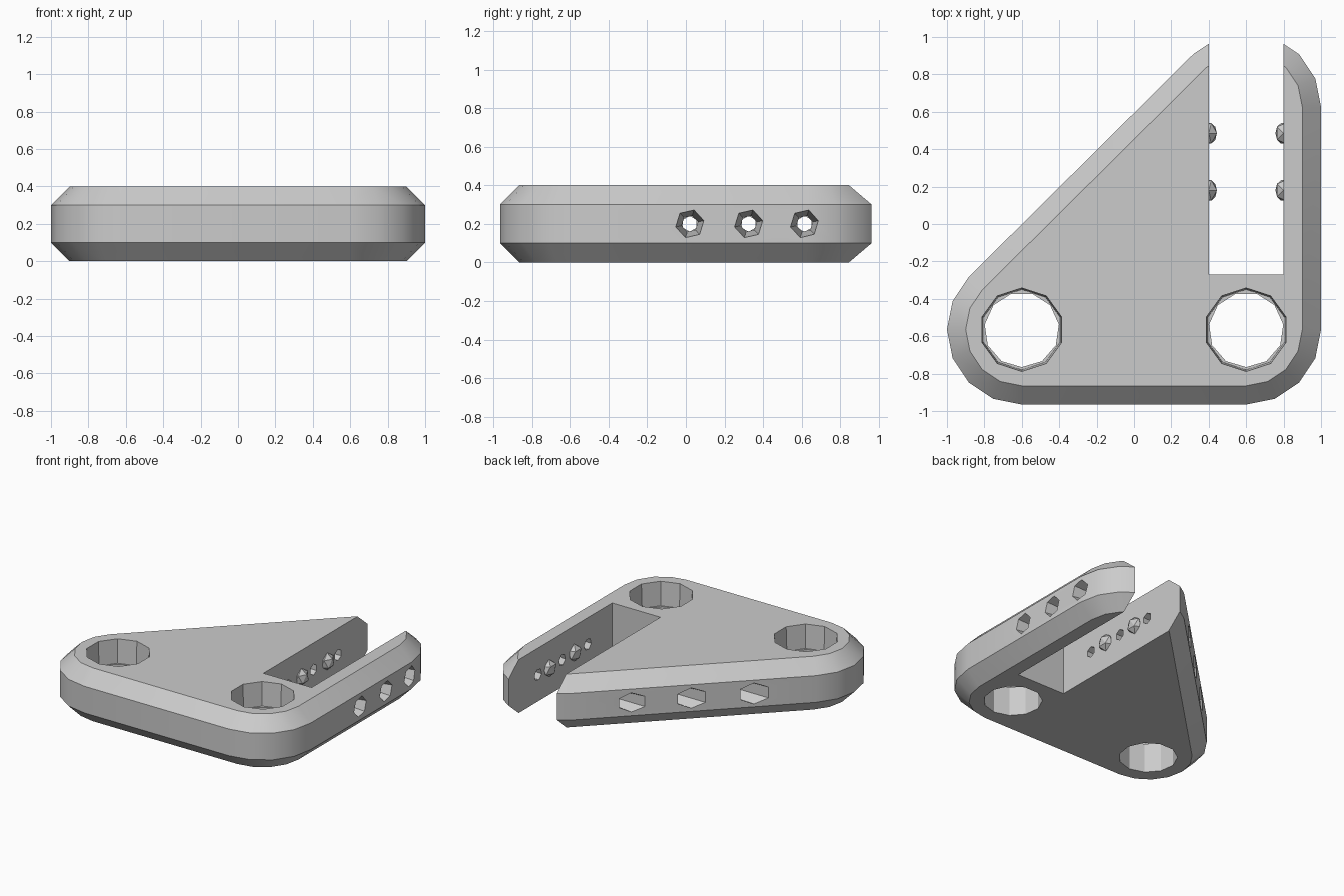
import bpy, bmesh, math
from mathutils import Matrix, Vector

cube = bpy.data.objects.get("Cube")
if cube:
    bpy.data.objects.remove(cube, do_unlink=True)

grey = bpy.data.materials.new("plain grey")
grey.use_nodes = True
grey.diffuse_color = (0.6, 0.6, 0.6, 1)
grey.node_tree.nodes["Principled BSDF"].inputs["Base Color"].default_value = (0.6, 0.6, 0.6, 1)


def make_object(name, bm):
    mesh = bpy.data.meshes.new(name)
    bmesh.ops.recalc_face_normals(bm, faces=bm.faces)
    bm.to_mesh(mesh)
    bm.free()
    obj = bpy.data.objects.new(name, mesh)
    mesh.materials.append(grey)
    bpy.context.collection.objects.link(obj)
    return obj


def cone_between(name, start, end, r1, r2, sides, turn=0.0):
    """Tapered cylinder running from start to end."""
    start, end = Vector(start), Vector(end)
    axis = end - start
    bm = bmesh.new()
    rot = axis.to_track_quat('Z', 'Y').to_matrix().to_4x4()
    place = Matrix.Translation((start + end) / 2) @ rot @ Matrix.Rotation(turn, 4, 'Z')
    bmesh.ops.create_cone(bm, cap_ends=True, segments=sides, radius1=r1,
                          radius2=r2, depth=axis.length, matrix=place)
    return make_object(name, bm)


def cut(body, cutter):
    mod = body.modifiers.new("cut", 'BOOLEAN')
    mod.operation = 'DIFFERENCE'
    mod.solver = 'EXACT'
    mod.object = cutter
    bpy.context.view_layer.objects.active = body
    bpy.ops.object.modifier_apply(modifier=mod.name)
    bpy.data.objects.remove(cutter, do_unlink=True)


# Body: rounded right triangle with bevelled rims, the hull of three corner discs
corners = [(-0.6, -0.565), (0.6, -0.565), (0.6, 0.625)]
rings = [(0.0, 0.3), (0.1, 0.4), (0.3, 0.4), (0.4, 0.3)]
bm = bmesh.new()
for cx, cy in corners:
    for z, r in rings:
        for i in range(16):
            a = math.tau * i / 16
            bm.verts.new((cx + r * math.cos(a), cy + r * math.sin(a), z))
hull = bmesh.ops.convex_hull(bm, input=bm.verts)
bmesh.ops.delete(bm, geom=[v for v in bm.verts if not v.link_faces], context='VERTS')
bmesh.ops.dissolve_limit(bm, angle_limit=0.02, verts=bm.verts, edges=bm.edges)
body = make_object("triangular_body", bm)

# Slot open to the back
bm = bmesh.new()
bmesh.ops.create_cube(bm, size=1)
bmesh.ops.transform(bm, verts=bm.verts, matrix=Matrix.Translation((0.6, 0.48, 0.2))
                    @ Matrix.Diagonal((0.4, 1.5, 1.0, 1)))
cut(body, make_object("slot_cutter", bm))

# Large vertical holes, slightly wider in the upper half
for cx, cy in corners[:2]:
    cut(body, cone_between("bore", (cx, cy, -0.1), (cx, cy, 0.5), 0.2, 0.2, 11))
    cut(body, cone_between("counterbore", (cx, cy, 0.22), (cx, cy, 0.44), 0.215, 0.225, 10))

# Cross holes narrowing towards the slot, through the arm and the body
for y in (0.02, 0.325, 0.615):
    cut(body, cone_between("arm_hole", (1.02, y, 0.2), (0.78, y, 0.2), 0.078, 0.04, 6, 0.3))
    edge = y - 0.62
    cut(body, cone_between("body_hole", (edge - 0.14, y, 0.2), (0.42, y, 0.2), 0.085, 0.04, 6))

# Small faceted bumps gripping from both slot walls
for side, x in (("body", 0.4), ("arm", 0.8)):
    for i, y in enumerate((0.18, 0.485)):
        bm = bmesh.new()
        bmesh.ops.create_icosphere(bm, subdivisions=1, radius=0.065)
        bmesh.ops.transform(bm, verts=bm.verts, matrix=Matrix.Translation((x, y, 0.2))
                            @ Matrix.Diagonal((0.75, 1, 1, 1)))
        make_object(f"{side}_bump_{i + 1}", bm)

# Soft shading around the corners, sharp bevels
bpy.ops.object.select_all(action='DESELECT')
body.select_set(True)
bpy.context.view_layer.objects.active = body
bpy.ops.object.shade_smooth_by_angle(angle=math.radians(30))
